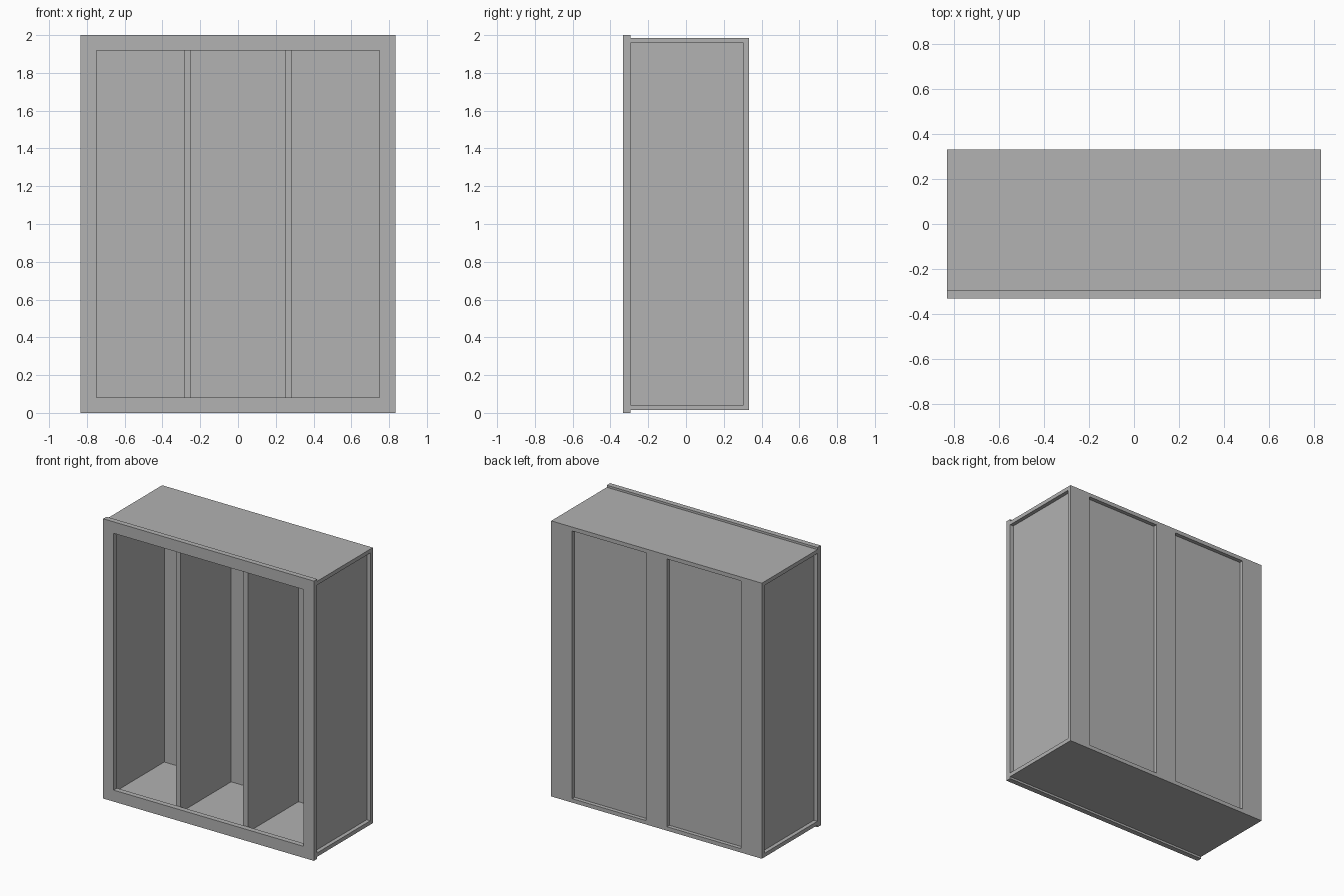
import bpy
import bmesh
from mathutils import Matrix, Vector

cube = bpy.data.objects.get("Cube")
if cube:
    bpy.data.objects.remove(cube, do_unlink=True)

# Single flat grey
grey = bpy.data.materials.new("plain_grey")
grey.use_nodes = True
colour = (0.445, 0.445, 0.445, 1)
grey.diffuse_color = colour
grey.node_tree.nodes["Principled BSDF"].inputs["Base Color"].default_value = colour

# Main dimensions
W = 0.833            # half width
D = 0.333            # half depth
H = 2.0              # height
T = 0.028            # board thickness
FRAME_BACK = -0.295  # rear of the front frame
LOW, HIGH = 0.015, H - 0.015


def add_object(name, bm):
    bmesh.ops.recalc_face_normals(bm, faces=bm.faces)
    mesh = bpy.data.meshes.new(name)
    bm.to_mesh(mesh)
    bm.free()
    mesh.materials.append(grey)
    obj = bpy.data.objects.new(name, mesh)
    bpy.context.collection.objects.link(obj)


def box(name, x, y, z):
    """Box spanning the given (min, max) ranges."""
    lo, hi = (Vector(c) for c in zip(x, y, z))
    bm = bmesh.new()
    matrix = Matrix.Translation((lo + hi) / 2) @ Matrix.Diagonal((*(hi - lo), 1))
    bmesh.ops.create_cube(bm, size=1, matrix=matrix)
    add_object(name, bm)


def ring_frame(name, outer, inner, y):
    """Rectangular picture frame; outer and inner are (half width, bottom, top)."""
    bm = bmesh.new()

    def loop(rect, depth):
        w, b, t = rect
        return [bm.verts.new((px, depth, pz))
                for px, pz in ((-w, b), (w, b), (w, t), (-w, t))]

    loops = [loop(outer, y[0]), loop(inner, y[0]),
             loop(inner, y[1]), loop(outer, y[1])]
    for a, b in zip(loops, loops[1:] + loops[:1]):
        for i in range(4):
            j = (i + 1) % 4
            bm.faces.new((a[i], a[j], b[j], b[i]))
    add_object(name, bm)


# Front frame with one large opening
ring_frame("front_frame", (W, 0, H), (0.75, 0.082, H - 0.082), (-D, FRAME_BACK))

# Top and bottom boards
box("bottom_board", (-W, W), (FRAME_BACK, D), (LOW, LOW + T))
box("top_board", (-W, W), (FRAME_BACK, D), (HIGH - T, HIGH))

# Uprights between the boards
inside = (LOW + T, HIGH - T)
back_inner = D - 2 * T
box("back_panel", (T - W, W - T), (back_inner, D - T), inside)
box("back_centre_stile", (-0.083, 0.083), (D - T, D), inside)

for side, s in (("left", 1), ("right", -1)):
    def span(a, b):
        return tuple(sorted((s * a, s * b)))

    box(side + "_side_panel", span(W - 2 * T, W - T), (FRAME_BACK, back_inner), inside)
    box(side + "_back_stile", span(0.667, W), (D - T, D), inside)
    box(side + "_divider", span(0.248, 0.284), (FRAME_BACK, back_inner), inside)
